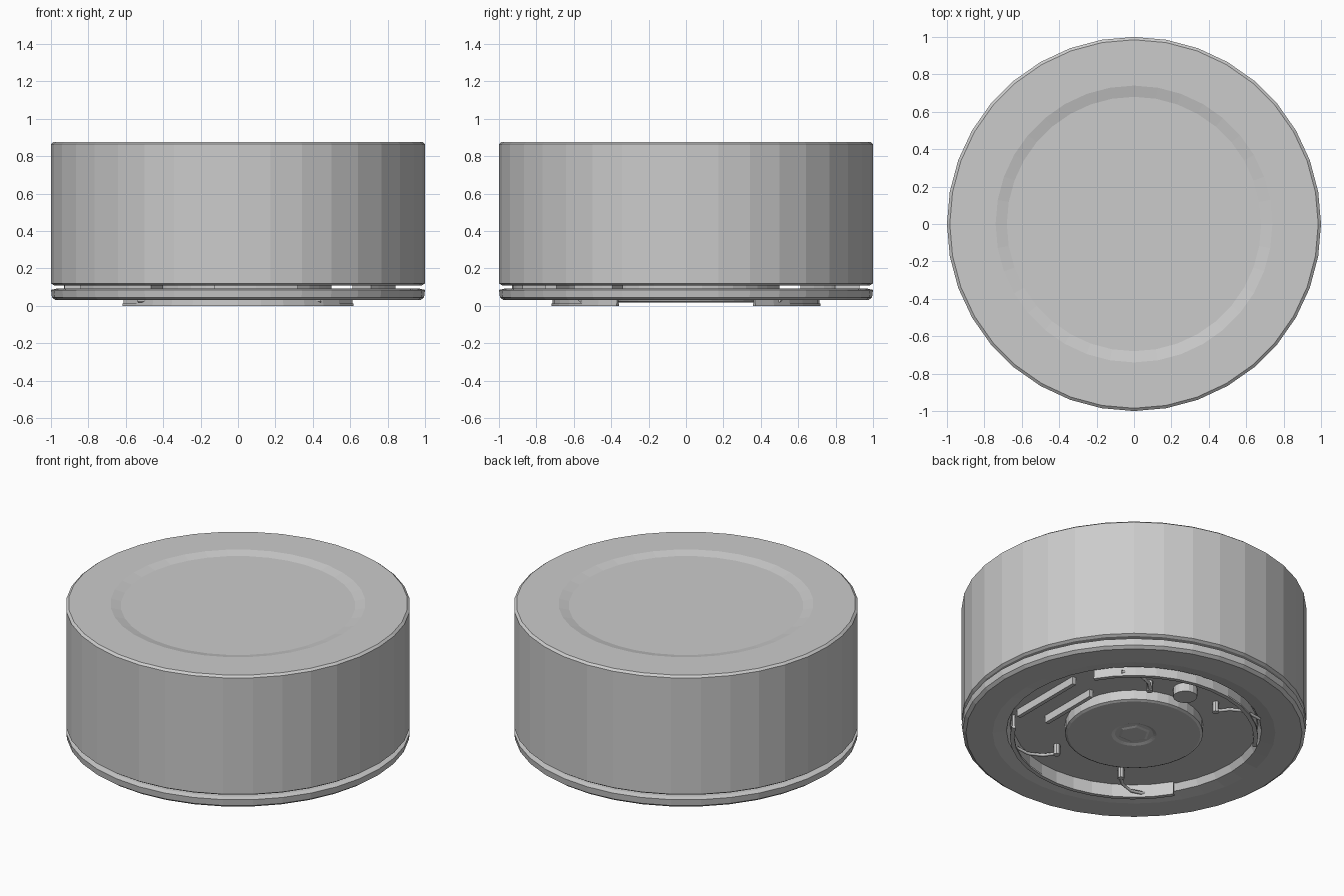
import bpy
import bmesh
from math import sin, cos, pi, radians
from mathutils import Vector

SIDES = 36

cube = bpy.data.objects.get("Cube")
if cube:
    bpy.data.objects.remove(cube, do_unlink=True)


def finish(name, bm):
    bmesh.ops.remove_doubles(bm, verts=bm.verts, dist=0.0001)
    bmesh.ops.recalc_face_normals(bm, faces=bm.faces)
    mesh = bpy.data.meshes.new(name)
    bm.to_mesh(mesh)
    bm.free()
    obj = bpy.data.objects.new(name, mesh)
    bpy.context.collection.objects.link(obj)
    return obj


def lathe(name, profile, sides=SIDES, centre=(0, 0)):
    """Revolve a radius/height profile; it starts and ends on the axis."""
    bm = bmesh.new()
    verts = [bm.verts.new((r, 0, z)) for r, z in profile]
    edges = [bm.edges.new(pair) for pair in zip(verts, verts[1:])]
    bmesh.ops.spin(bm, geom=verts + edges, cent=(0, 0, 0), axis=(0, 0, 1),
                   angle=2 * pi, steps=sides)
    bmesh.ops.translate(bm, verts=bm.verts, vec=(*centre, 0))
    return finish(name, bm)


def arc_block(name, r_in, r_out, z_low, z_high, start, end, steps):
    """Curved block between two angles in degrees."""
    bm = bmesh.new()
    rings = []
    for i in range(steps + 1):
        a = radians(start + (end - start) * i / steps)
        corners = ((r_in, z_low), (r_out, z_low), (r_out, z_high), (r_in, z_high))
        rings.append([bm.verts.new((r * cos(a), r * sin(a), z)) for r, z in corners])
    for a, b in zip(rings, rings[1:]):
        for i in range(4):
            j = (i + 1) % 4
            bm.faces.new((a[i], a[j], b[j], b[i]))
    bm.faces.new(rings[0])
    bm.faces.new(rings[-1])
    return finish(name, bm)


def box(name, centre, size):
    bm = bmesh.new()
    bmesh.ops.create_cube(bm, size=1)
    bmesh.ops.scale(bm, verts=bm.verts, vec=size)
    bmesh.ops.translate(bm, verts=bm.verts, vec=centre)
    return finish(name, bm)


def hook(name, x, y, turn):
    """Thin bent wire ending at a small post in the recess."""
    curve = bpy.data.curves.new(name, "CURVE")
    curve.dimensions = "3D"
    curve.bevel_depth = 0.012
    curve.bevel_resolution = 0
    curve.use_fill_caps = True
    tip = Vector((x, y, 0.03))
    out = Vector((x, y, 0)).normalized()
    side = Vector((-out.y, out.x, 0)) * turn
    points = (tip, tip + out * 0.08 + side * 0.02,
              tip + out * 0.15 + side * 0.08, tip + out * 0.18 + side * 0.2)
    spline = curve.splines.new("POLY")
    spline.points.add(len(points) - 1)
    for point, co in zip(spline.points, points):
        point.co = (*co, 1)
    obj = bpy.data.objects.new(name, curve)
    bpy.context.collection.objects.link(obj)
    lathe(name + "_post", [(0, 0.02), (0.02, 0.02), (0.02, 0.09), (0, 0.09)], 8, (x, y))


# Main drum with a shallow dished top
lathe("body", [(0, 0.11), (0.985, 0.11), (1, 0.12), (1, 0.865), (0.985, 0.877),
               (0.74, 0.877), (0.68, 0.863), (0, 0.863)])

# Base ring with a recessed underside
lathe("base", [(0, 0.092), (0.97, 0.092), (1, 0.085), (0.995, 0.045), (0.975, 0.03),
               (0.82, 0.03), (0.74, 0.045), (0.72, 0.085), (0, 0.085)])

# Neck joining base to body, with spacers in the gap
lathe("neck", [(0, 0.085), (0.5, 0.085), (0.5, 0.115), (0, 0.115)])
for i, (start, end) in enumerate(((205, 240), (262, 290), (320, 335), (95, 130), (160, 185))):
    arc_block(f"gap_spacer_{i + 1}", 0.8, 0.93, 0.08, 0.115, start, end, 4)

# Central pad under the base, with a small hexagonal dimple
lathe("centre_pad", [(0, 0.086), (0.4, 0.086), (0.4, 0.025), (0.385, 0.018),
                     (0.13, 0.018), (0.11, 0.025), (0, 0.025)])
lathe("pad_button", [(0, 0.026), (0.1, 0.026), (0.08, 0.02), (0, 0.02)], 6)

# Thin foot strips, front and back
for name, start in (("back_foot_strip", 31), ("front_foot_strip", 211)):
    arc_block(name, 0.695, 0.72, 0, 0.012, start, start + 118, 12)
    arc_block(name + "_support", 0.7, 0.715, 0.01, 0.086, start, start + 118, 12)

# Fittings inside the recess
lathe("round_peg", [(0, 0.03), (0.07, 0.03), (0.07, 0.086), (0, 0.086)], 16, (0.04, 0.51))
for i, (x, length) in enumerate(((0.45, 0.4), (0.62, 0.5))):
    box(f"recess_rib_{i + 1}", (x, -0.05, 0.062), (0.025, length, 0.05))
for i, (x, y, turn) in enumerate(((0.25, 0.44, -1), (-0.2, 0.5, 1),
                                  (-0.27, -0.44, -1), (0.19, -0.47, 1))):
    hook(f"hook_{i + 1}", x, y, turn)
